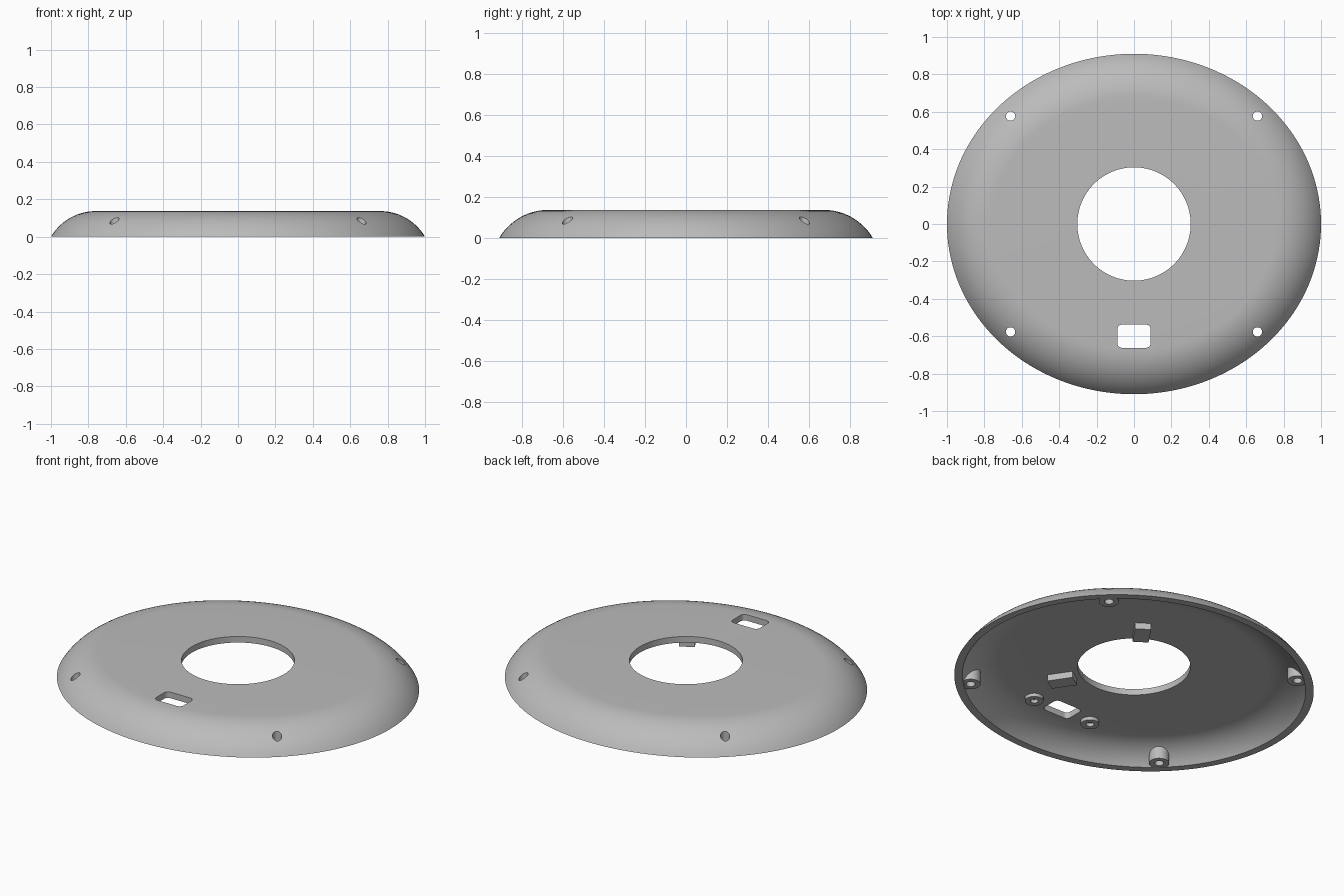
import bpy, bmesh, math
from mathutils import Matrix

if "Cube" in bpy.data.objects:
    bpy.data.objects.remove(bpy.data.objects["Cube"])

RX, RY, H = 1.0, 0.91, 0.137      # outline half-axes and height
W, T = 0.24, 0.036                # width of the curved border, wall thickness
R = (W * W + H * H) / (2 * H)     # radius of the border arc
HOLE, SEG, ARC = 0.303, 160, 14

grey = bpy.data.materials.new("grey_plastic")
grey.diffuse_color = (0.5, 0.5, 0.5, 1)
grey.use_nodes = True
grey.node_tree.nodes["Principled BSDF"].inputs["Base Color"].default_value = grey.diffuse_color


def finish(name, bm):
    bmesh.ops.recalc_face_normals(bm, faces=bm.faces)
    me = bpy.data.meshes.new(name)
    bm.to_mesh(me)
    bm.free()
    me.materials.append(grey)
    ob = bpy.data.objects.new(name, me)
    bpy.context.collection.objects.link(ob)
    return ob


def offset_ring(bm, d, z):
    """Elliptical outline moved inward by d."""
    ring = []
    for i in range(SEG):
        a = 2 * math.pi * i / SEG
        nx, ny = math.cos(a) / RX, math.sin(a) / RY
        n = math.hypot(nx, ny)
        ring.append(bm.verts.new((RX * math.cos(a) - d * nx / n,
                                  RY * math.sin(a) - d * ny / n, z)))
    return ring


def round_ring(bm, r, z):
    return [bm.verts.new((r * math.cos(2 * math.pi * i / SEG),
                          r * math.sin(2 * math.pi * i / SEG), z)) for i in range(SEG)]


def arc(t):
    """(inset, height) points of the border arc, t below the outer surface."""
    r, zc = R - t, H - R
    top = math.acos(-zc / r)
    return [(W - r * math.sin(top * (1 - k / ARC)),
             zc + r * math.cos(top * (1 - k / ARC))) for k in range(ARC + 1)]


def bridge(bm, a, b):
    for i in range(SEG):
        j = (i + 1) % SEG
        bm.faces.new((a[i], a[j], b[j], b[i]))


def cylinder(name, x, y, r, z0, z1, n=40):
    bm = bmesh.new()
    bmesh.ops.create_cone(bm, cap_ends=True, segments=n, radius1=r, radius2=r, depth=z1 - z0,
                          matrix=Matrix.Translation((x, y, (z0 + z1) / 2)))
    return finish(name, bm)


def boolean(ob, cutter, op, remove=True):
    bpy.context.view_layer.objects.active = ob
    m = ob.modifiers.new("cut", 'BOOLEAN')
    m.operation, m.object, m.solver = op, cutter, 'EXACT'
    bpy.ops.object.modifier_apply(modifier=m.name)
    if remove:
        bpy.data.objects.remove(cutter)


# Hollow cover with round centre opening
bm = bmesh.new()
rings = [offset_ring(bm, d, z) for d, z in arc(0)]
rings += [round_ring(bm, HOLE, H), round_ring(bm, HOLE, H - T)]
rings += [offset_ring(bm, d, z) for d, z in reversed(arc(T))]
for a, b in zip(rings, rings[1:] + rings[:1]):
    bridge(bm, a, b)
cover = finish("cover_shell", bm)

# Solid dome at mid wall, used to trim the posts
bm = bmesh.new()
rings = [offset_ring(bm, d, z) for d, z in arc(T / 2)]
for a, b in zip(rings, rings[1:]):
    bridge(bm, a, b)
bm.faces.new(rings[0])
bm.faces.new(rings[-1])
dome = finish("trim_dome", bm)
dome.hide_render = True

# Rounded rectangular window
bm = bmesh.new()
cr, pts = 0.025, []
for sx, sy, a0 in ((1, 1, 0), (-1, 1, 90), (-1, -1, 180), (1, -1, 270)):
    for k in range(7):
        a = math.radians(a0 + 15 * k)
        pts.append(bm.verts.new((sx * (0.089 - cr) + cr * math.cos(a),
                                 -0.60 + sy * (0.062 - cr) + cr * math.sin(a), 0.05)))
face = bm.faces.new(pts)
ext = bmesh.ops.extrude_face_region(bm, geom=[face])["geom"]
bmesh.ops.translate(bm, vec=(0, 0, 0.2), verts=[v for v in ext if isinstance(v, bmesh.types.BMVert)])
boolean(cover, finish("window_cutter", bm), 'DIFFERENCE')

# Four screw posts under the border, drilled through the cover
parts = [cover]
for sx in (-1, 1):
    for sy in (-1, 1):
        x, y = sx * 0.66, sy * 0.577
        post = cylinder("screw_post", x, y, 0.054, 0.003, 0.2)
        boolean(post, dome, 'INTERSECT', remove=False)
        for ob in (post, cover):
            boolean(ob, cylinder("drill", x, y, 0.025, -0.1, 0.3, 24), 'DIFFERENCE')
        parts.append(post)
bpy.data.objects.remove(dome)

# Two short blind bosses beside the window
for x in (-0.195, 0.195):
    boss = cylinder("window_boss", x, -0.60, 0.05, H - T - 0.02, H - T + 0.01)
    boolean(boss, cylinder("drill", x, -0.60, 0.021, 0, H - T, 24), 'DIFFERENCE')
    parts.append(boss)

# Two radial blocks beside the centre opening
for s in (-1, 1):
    bm = bmesh.new()
    bmesh.ops.create_cube(bm, size=1, matrix=Matrix.Rotation(s * math.radians(56), 4, 'Z')
                          @ Matrix.Translation((0.4, 0, H - T - 0.015))
                          @ Matrix.Diagonal((0.14, 0.087, 0.045, 1)))
    parts.append(finish("locating_block", bm))

# Smooth curves, crisp edges
bpy.ops.object.select_all(action='DESELECT')
for ob in parts:
    ob.select_set(True)
bpy.context.view_layer.objects.active = cover
bpy.ops.object.shade_smooth_by_angle(angle=math.radians(30))
